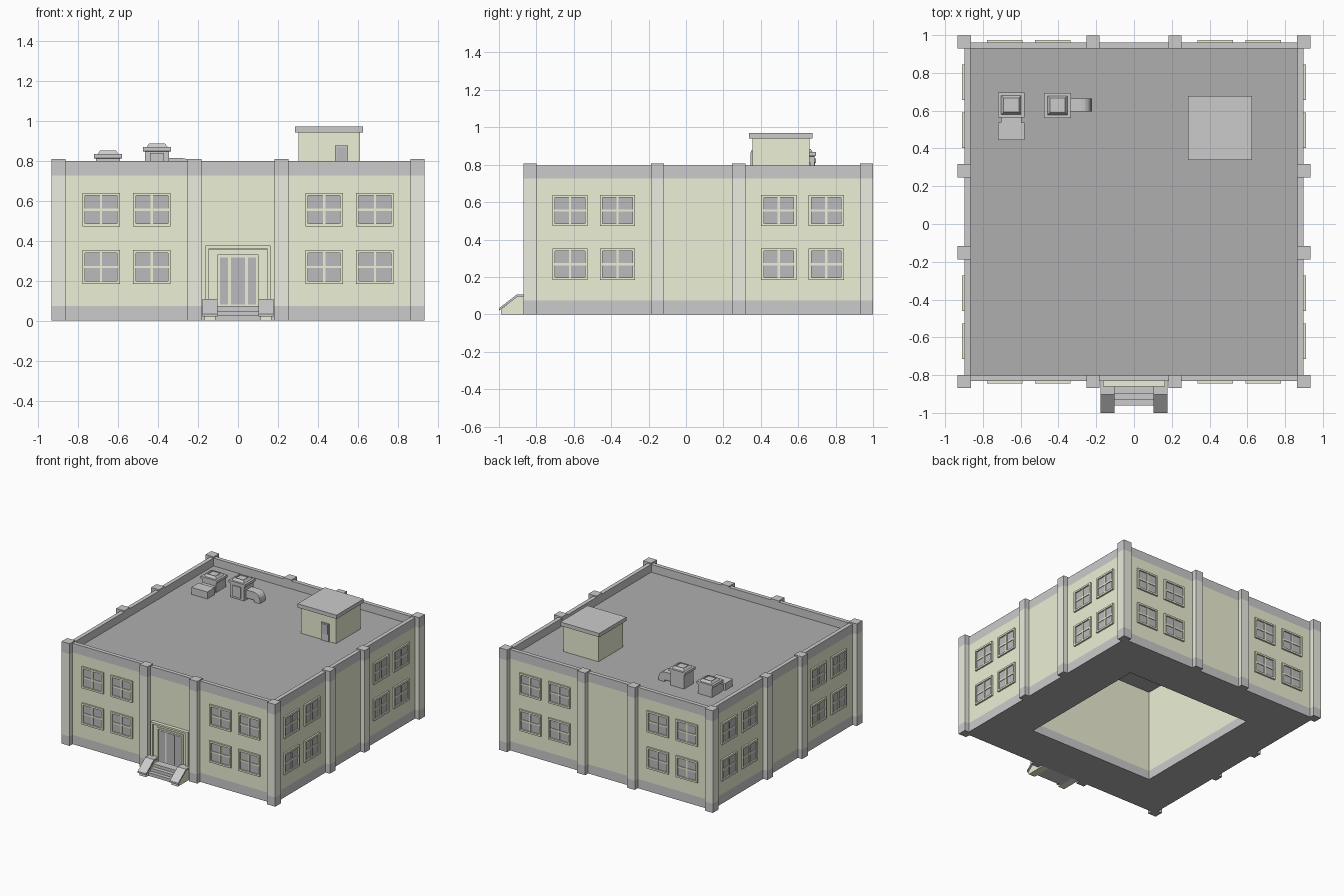
import bpy, bmesh, math

if "Cube" in bpy.data.objects:
    bpy.data.objects.remove(bpy.data.objects["Cube"])

COLOURS = [("wall_yellow", (0.84, 0.87, 0.66)), ("trim_grey", (0.69, 0.69, 0.69)),
           ("dark_grey", (0.43, 0.43, 0.43)), ("pillar_pale", (0.83, 0.85, 0.75)),
           ("glass_grey", (0.5, 0.5, 0.52))]
YEL, GREY, DARK, PALE, GLASS = range(5)
MATS = []
for n, c in COLOURS:
    m = bpy.data.materials.new(n)
    m.diffuse_color = (*c, 1)
    m.use_nodes = True
    m.node_tree.nodes["Principled BSDF"].inputs["Base Color"].default_value = m.diffuse_color
    MATS.append(m)
CY = 0.065   # building centre in y
H = 0.897    # wall half width
ROOF = 0.735


class Part:
    """Collects simple solids into one named mesh object."""
    def __init__(self):
        self.bm = bmesh.new()

    def loft(self, cx, cy, rings, mats, caps):
        loops = [[self.bm.verts.new((cx + sx * hx, cy + sy * hy, z))
                  for sx, sy in ((-1, -1), (1, -1), (1, 1), (-1, 1))] for hx, hy, z in rings]
        for a, b, m in zip(loops, loops[1:], mats):
            for i in range(4):
                j = (i + 1) % 4
                self.bm.faces.new((a[i], a[j], b[j], b[i])).material_index = m
        self.bm.faces.new(loops[0][::-1]).material_index = caps[0]
        self.bm.faces.new(loops[-1]).material_index = caps[1]

    def box(self, x0, x1, y0, y1, z0, z1, m):
        hx, hy = (x1 - x0) / 2, (y1 - y0) / 2
        self.loft((x0 + x1) / 2, (y0 + y1) / 2, [(hx, hy, z0), (hx, hy, z1)], [m], (m, m))

    def prism(self, x0, x1, profile, m):
        """Extrude a (y, z) profile along x."""
        a = [self.bm.verts.new((x0, y, z)) for y, z in profile]
        b = [self.bm.verts.new((x1, y, z)) for y, z in profile]
        n = len(a)
        fs = [self.bm.faces.new(a), self.bm.faces.new(b[::-1])]
        fs += [self.bm.faces.new((a[i], b[i], b[(i + 1) % n], a[(i + 1) % n])) for i in range(n)]
        for f in fs:
            f.material_index = m
        bmesh.ops.recalc_face_normals(self.bm, faces=fs)

    def done(self, name, y=0.0):
        me = bpy.data.meshes.new(name)
        self.bm.to_mesh(me)
        self.bm.free()
        for m in MATS:
            me.materials.append(m)
        ob = bpy.data.objects.new(name, me)
        ob.location.y = y
        bpy.context.collection.objects.link(ob)
        return ob


def four_sides(ob):
    for k in (1, 2, 3):
        c = ob.copy()
        c.rotation_euler.z = k * math.pi / 2
        bpy.context.collection.objects.link(c)


# hollow walls, parapet and roof deck as one banded shell
p = Part()
rings = [(0.55, 0.73), (0.55, 0.07), (0.55, 0), (H, 0), (H, 0.073), (H, 0.725),
         (H, 0.797), (0.865, 0.797), (0.865, ROOF)]
p.loft(0, 0, [(h, h, z) for h, z in rings],
       [YEL, GREY, DARK, GREY, YEL, GREY, GREY, GREY], (DARK, DARK))
p.done("building_shell", CY)

# pillars: one corner and two middle ones per side
p = Part()
for x in (-0.217, 0.217, 0.899):
    p.loft(x, -0.899, [(0.035, 0.035, z) for z in (0, 0.073, 0.725, 0.807)],
           [GREY, PALE, GREY], (DARK, GREY))
four_sides(p.done("pillars", CY))

# windows: protruding frame, cross bars and four panes
p = Part()
for cx in (-0.685, -0.431, 0.431, 0.685):
    for cz in (0.268, 0.555):
        w, h, t = 0.094, 0.084, 0.014
        f = -H - 0.013
        for s in (-1, 1):
            xa, xb = sorted((cx + s * w, cx + s * (w - t)))
            p.box(xa, xb, f, -H + 0.005, cz - h, cz + h, YEL)
            za, zb = sorted((cz + s * h, cz + s * (h - t)))
            p.box(cx - w + t, cx + w - t, f, -H + 0.005, za, zb, YEL)
        p.box(cx - 0.006, cx + 0.006, -H - 0.009, -H + 0.005, cz - h + t, cz + h - t, YEL)
        p.box(cx - w + t, cx + w - t, -H - 0.008, -H + 0.005, cz - 0.006, cz + 0.006, YEL)
        p.box(cx - w + t, cx + w - t, -H - 0.003, -H + 0.005, cz - h + t, cz + h - t, GLASS)
four_sides(p.done("windows", CY))

# entrance: stepped surround and glazed door
WY = CY - H
p = Part()
for hw, top, t, d in ((0.163, 0.375, 0.018, 0.028), (0.145, 0.357, 0.03, 0.014),
                      (0.115, 0.343, 0.012, 0.02)):
    for s in (-1, 1):
        xa, xb = sorted((s * hw, s * (hw - t)))
        p.box(xa, xb, WY - d, WY + 0.01, 0.0, top, YEL)
    p.box(-hw + t, hw - t, WY - d, WY + 0.01, top - 0.014, top, YEL)
p.box(-0.104, 0.104, WY - 0.008, WY + 0.01, 0.06, 0.333, YEL)
for x0, x1 in ((-0.09, -0.05), (-0.036, 0.036), (0.05, 0.09)):
    p.box(x0, x1, WY - 0.011, WY, 0.08, 0.315, GLASS)
p.done("entrance")

# entrance steps
p = Part()
for y, z in ((-0.96, 0.025), (-0.93, 0.048), (-0.9, 0.072)):
    p.box(-0.112, 0.112, y, WY, 0.0 if z < 0.03 else z - 0.023, z, GREY)
p.done("steps")

# sloping cheek walls with overhanging caps
p = Part()
for s in (-1, 1):
    xa, xb = sorted((s * 0.112, s * 0.168))
    p.prism(xa, xb, [(WY, 0), (-0.99, 0), (-0.99, 0.025), (-0.9, 0.097), (WY, 0.097)], YEL)
    xa, xb = sorted((s * 0.103, s * 0.178))
    p.prism(xa, xb, [(WY, 0.095), (-0.9, 0.095), (-1.0, 0.02), (-1.0, 0.033),
                     (-0.903, 0.107), (WY, 0.107)], GREY)
p.done("step_cheeks")

# rooftop stair house
p = Part()
p.box(0.303, 0.61, 0.355, 0.66, ROOF, 0.942, YEL)
p.box(0.285, 0.625, 0.338, 0.677, 0.94, 0.97, GREY)
p.box(0.485, 0.55, 0.347, 0.36, ROOF, 0.875, GREY)
p.box(0.493, 0.542, 0.344, 0.36, 0.79, 0.866, GLASS)
p.done("stair_house")


# rooftop ventilation units
def vent(p, cx, cy, top):
    p.loft(cx, cy, [(0.06, 0.06, ROOF), (0.06, 0.06, top - 0.04), (0.071, 0.066, top - 0.038),
                    (0.071, 0.066, top - 0.018), (0.053, 0.05, top - 0.018),
                    (0.04, 0.038, top), (0.034, 0.032, top), (0.034, 0.032, top - 0.006)],
           [GREY] * 7, (GREY, GREY))


p = Part()
vent(p, -0.65, 0.63, 0.85)
p.box(-0.705, -0.595, 0.53, 0.59, ROOF, 0.785, GREY)
p.box(-0.72, -0.58, 0.445, 0.537, ROOF, 0.79, GREY)
p.done("vent_unit_small")

p = Part()
vent(p, -0.405, 0.628, 0.885)
p.box(-0.44, -0.37, 0.56, 0.58, 0.75, 0.837, GREY)
p.done("vent_unit_large")

# elbow duct bending down to the roof
p = Part()
arc = [(-0.277 + 0.052 * math.sin(a), 0.76 + 0.052 * math.cos(a))
       for a in (math.pi / 8 * i for i in range(5))]
prof = [(-0.35, 0.75), (-0.35, 0.812)] + arc + [(-0.225, ROOF), (-0.277, ROOF), (-0.277, 0.75)]
p.prism(-0.035, 0.035, prof, GREY)
duct = p.done("elbow_duct")
for v in duct.data.vertices:   # profile runs along x instead of y
    x, y, z = v.co
    v.co = (y, 0.63 - x, z)
